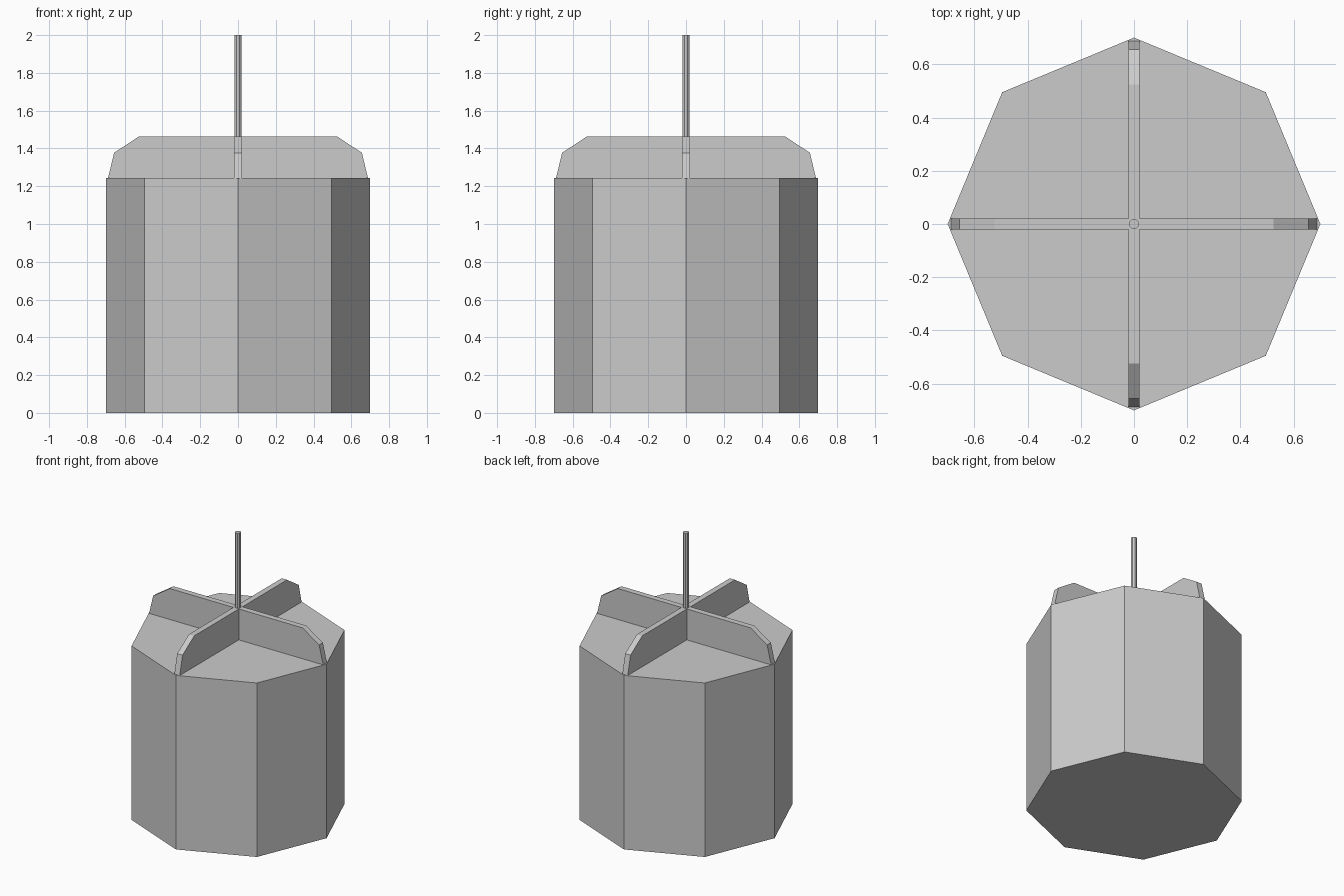
import bpy, bmesh
from math import pi

if "Cube" in bpy.data.objects:
    bpy.data.objects.remove(bpy.data.objects["Cube"])


def prism(name, radius, z0, z1, sides, turn=0.0):
    """Upright prism between two heights."""
    bpy.ops.mesh.primitive_cylinder_add(
        vertices=sides, radius=radius, depth=z1 - z0,
        location=(0, 0, (z0 + z1) / 2), rotation=(0, 0, turn))
    bpy.context.object.name = name


def fin(name, profile, thickness, turn):
    """Upright plate extruded from an x-z profile."""
    bm = bmesh.new()
    face = bm.faces.new([bm.verts.new((x, -thickness / 2, z)) for x, z in profile])
    ext = bmesh.ops.extrude_face_region(bm, geom=[face])
    moved = [v for v in ext["geom"] if isinstance(v, bmesh.types.BMVert)]
    bmesh.ops.translate(bm, verts=moved, vec=(0, thickness, 0))
    bmesh.ops.recalc_face_normals(bm, faces=bm.faces)
    mesh = bpy.data.meshes.new(name)
    bm.to_mesh(mesh)
    bm.free()
    obj = bpy.data.objects.new(name, mesh)
    obj.rotation_euler.z = turn
    bpy.context.collection.objects.link(obj)


# Octagonal body with corners on the axes
prism("body", 0.70, 0.0, 1.243, 8)

# Two crossing plates with chamfered ends
half = [(0.688, 1.243), (0.656, 1.377), (0.524, 1.464)]
outline = half + [(-x, z) for x, z in reversed(half)]
for i, name in enumerate(("side_to_side_fin", "front_to_back_fin")):
    fin(name, outline, 0.042, i * pi / 2)

# Thin mast rising from the crossing
prism("mast", 0.02, 1.243, 2.0, 8, pi / 8)
